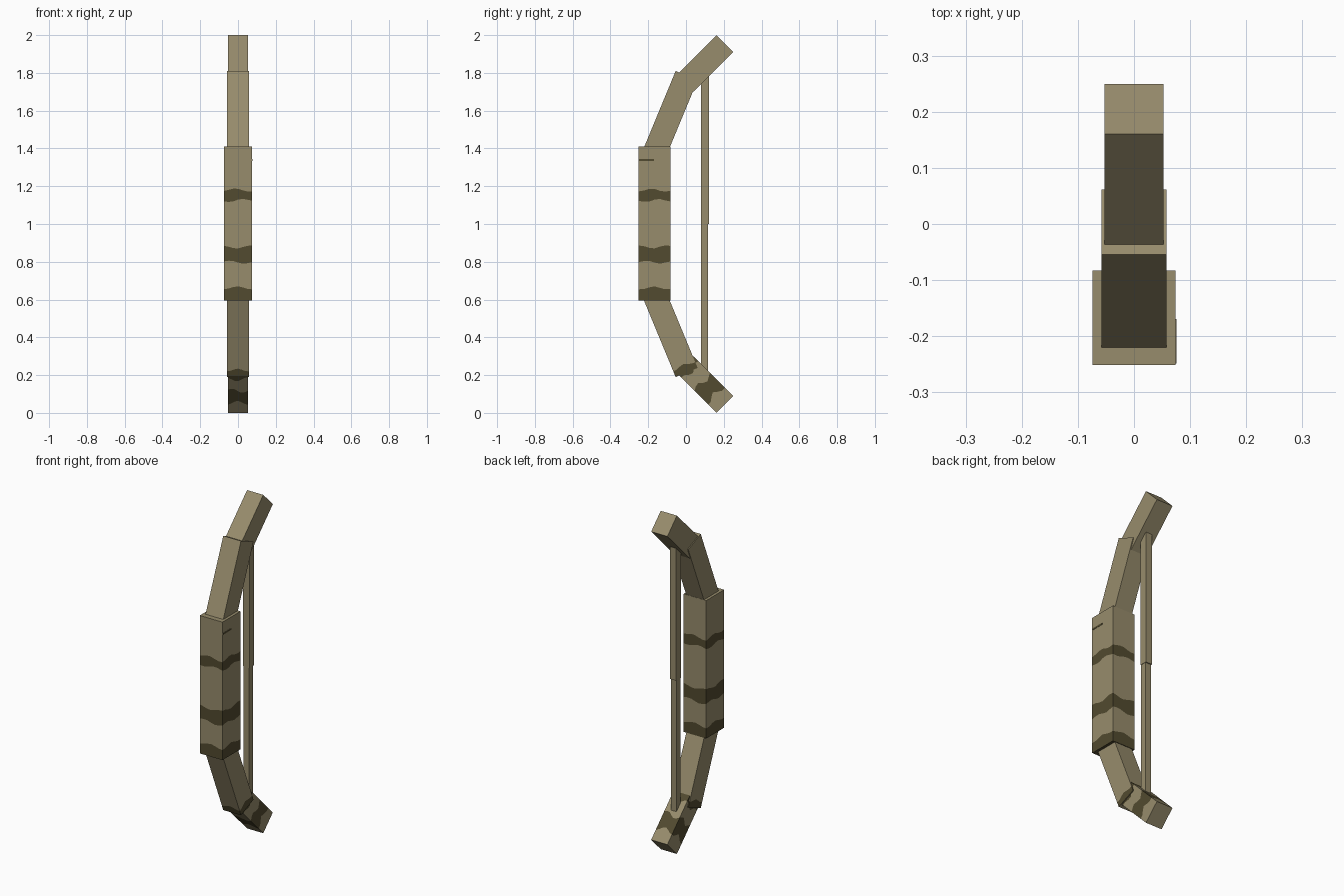
import bpy, bmesh, math
from mathutils import Matrix

if "Cube" in bpy.data.objects:
    bpy.data.objects.remove(bpy.data.objects["Cube"])


def flat_material(name, rgb):
    mat = bpy.data.materials.new(name)
    mat.diffuse_color = (*rgb, 1.0)
    mat.use_nodes = True
    mat.node_tree.nodes["Principled BSDF"].inputs["Base Color"].default_value = mat.diffuse_color
    return mat


TAN = flat_material("tan_wood", (0.309, 0.262, 0.150))
BROWN = flat_material("dark_brown_stripe", (0.084, 0.069, 0.029))


def bar(name, width, depth, stations, origin, tilt=0, dark=(), dark_base=False, wave=0.008):
    """Rectangular bar along its local z; rings between the ends ripple to give painted bands."""
    n = 6
    w, d = width / 2, depth / 2
    corners = [(-w, -d), (w, -d), (w, d), (-w, d)]
    outline = []
    for i, (x0, y0) in enumerate(corners):
        x1, y1 = corners[(i + 1) % 4]
        outline += [(x0 + (x1 - x0) * k / n, y0 + (y1 - y0) * k / n) for k in range(n)]
    bm = bmesh.new()
    rings = []
    for i, s in enumerate(stations):
        amp = wave if 0 < i < len(stations) - 1 else 0
        rings.append([bm.verts.new((x, y, s + amp * math.sin(4 * math.atan2(y, x) + i * 1.7)))
                      for x, y in outline])
    m = len(outline)
    for i in range(len(rings) - 1):
        a, b = rings[i], rings[i + 1]
        for k in range(m):
            f = bm.faces.new((a[k], a[(k + 1) % m], b[(k + 1) % m], b[k]))
            f.material_index = int(i in dark)
    base = bm.faces.new(rings[0][::-1])
    base.material_index = int(dark_base)
    bm.faces.new(rings[-1])
    bm.transform(Matrix.Translation(origin) @ Matrix.Rotation(math.radians(tilt), 4, 'X'))
    mesh = bpy.data.meshes.new(name)
    bm.to_mesh(mesh)
    bm.free()
    mesh.materials.append(TAN)
    mesh.materials.append(BROWN)
    obj = bpy.data.objects.new(name, mesh)
    bpy.context.collection.objects.link(obj)
    return obj


# Thick central grip with three painted bands
bar("grip", 0.148, 0.168, [0.595, 0.662, 0.798, 0.878, 1.125, 1.18, 1.41],
    (0, -0.167, 0), dark=(0, 2, 4), dark_base=True)

# Short thin paint mark on the grip's right side
bar("grip_mark", 0.004, 0.08, [1.334, 1.344], (0.0735, -0.209, 0), dark=(0,))

# Lower limb and tip, with painted bands near the joint
bar("lower_limb", 0.116, 0.126, [0, 0.04, 0.45], (0, 0.0035, 0.214), 22.5, dark=(0,))
bar("lower_tip", 0.106, 0.126, [0, 0.075, 0.165, 0.25, 0.297], (0, 0.205, 0.045), 45,
    dark=(1, 3), wave=0.015)

# Upper limb and tip, plain
bar("upper_limb", 0.116, 0.126, [0, 0.45], (0, 0.0035, 1.786), 157.5)
bar("upper_tip", 0.106, 0.126, [0, 0.297], (0, 0.205, 1.955), 135)

# Bowstring in two halves, the lower one slightly thinner
bar("upper_string", 0.042, 0.043, [1.0, 1.80], (0, 0.1, 0))
bar("lower_string", 0.037, 0.037, [0.20, 1.0], (0, 0.097, 0))
